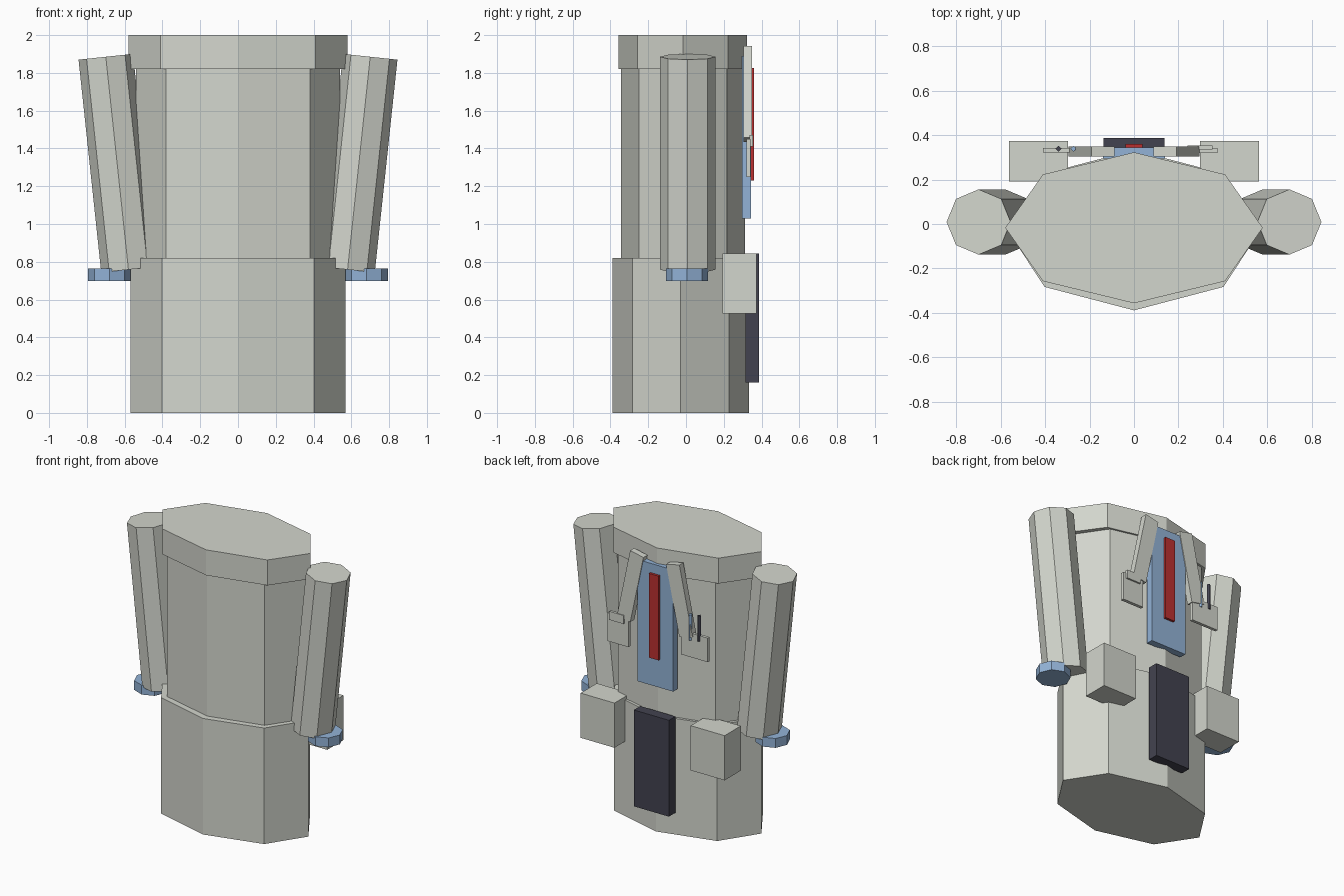
import bpy
import math

if "Cube" in bpy.data.objects:
    bpy.data.objects.remove(bpy.data.objects["Cube"])


def material(name, rgb):
    m = bpy.data.materials.new(name)
    m.diffuse_color = (*rgb, 1)
    m.use_nodes = True
    m.node_tree.nodes["Principled BSDF"].inputs["Base Color"].default_value = m.diffuse_color
    return m


grey = material("jacket_grey", (0.65, 0.67, 0.61))
blue = material("shirt_blue", (0.29, 0.45, 0.68))
red = material("tie_red", (0.50, 0.03, 0.03))
dark = material("dark_grey", (0.055, 0.055, 0.08))


def finish(name, mat):
    ob = bpy.context.object
    ob.name = name
    ob.data.materials.append(mat)
    return ob


def box(name, mat, x, y, z, tilt=0):
    """Box from (min, max) ranges, tilted about its own centre."""
    r = (x, y, z)
    bpy.ops.mesh.primitive_cube_add(size=1, location=[(a + b) / 2 for a, b in r],
                                    rotation=(0, tilt, 0))
    bpy.context.object.scale = [abs(b - a) for a, b in r]
    return finish(name, mat)


def prism(name, mat, loc, rx, ry, height, tilt=0, sides=8):
    """Low-poly elliptical prism around a centre point."""
    bpy.ops.mesh.primitive_cylinder_add(vertices=sides, radius=1, depth=1,
                                        location=loc, rotation=(0, tilt, 0))
    bpy.context.object.scale = (rx, ry, height)
    return finish(name, mat)


# Jacket body: skirt, chest and shoulder band
prism("jacket_skirt", grey, (0, -0.028, 0.41), 0.57, 0.361, 0.82)
prism("jacket_chest", grey, (0, -0.016, 1.32), 0.54, 0.328, 1.0)
prism("shoulder_band", grey, (0, -0.017, 1.91), 0.58, 0.34, 0.18)

for s, side in ((1, "right"), (-1, "left")):
    # Sleeve leaning outward at the top, and a flat cuff
    prism("sleeve_" + side, grey, (s * 0.64, 0.009, 1.322), 0.145, 0.147, 1.133,
          s * math.atan2(0.12, 1.127))
    prism("cuff_" + side, blue, (s * 0.68, 0.005, 0.732), 0.113, 0.111, 0.066)
    # Lapel spreading downward
    cx, cz = s * 0.192, 1.688
    box("lapel_" + side, grey, (cx - 0.053, cx + 0.053), (0.304, 0.349),
        (cz - 0.2475, cz + 0.2475), -s * math.radians(12))
    # Hip pocket
    box("hip_pocket_" + side, grey, (s * 0.298, s * 0.563), (0.192, 0.373), (0.527, 0.843))

# Shirt panel, tie and dark lower panel
box("shirt_panel", blue, (-0.14, 0.14), (0.296, 0.344), (1.03, 1.89))
box("tie", red, (-0.038, 0.038), (0.34, 0.361), (1.23, 1.825))
box("lower_panel", dark, (-0.137, 0.137), (0.315, 0.387), (0.162, 0.843))

# Chest pockets
box("chest_pocket_left", grey, (-0.41, -0.20), (0.322, 0.343), (1.31, 1.48))
box("chest_pocket_right", grey, (0.21, 0.376), (0.319, 0.342), (1.25, 1.45))
box("pocket_flap", grey, (0.24, 0.353), (0.335, 0.354), (1.41, 1.47))

# Pens in the left chest pocket
prism("dark_pen", dark, (-0.34, 0.339, 1.53), 0.014, 0.014, 0.18, sides=4)
prism("blue_pen", blue, (-0.272, 0.339, 1.52), 0.014, 0.014, 0.18, sides=4)
